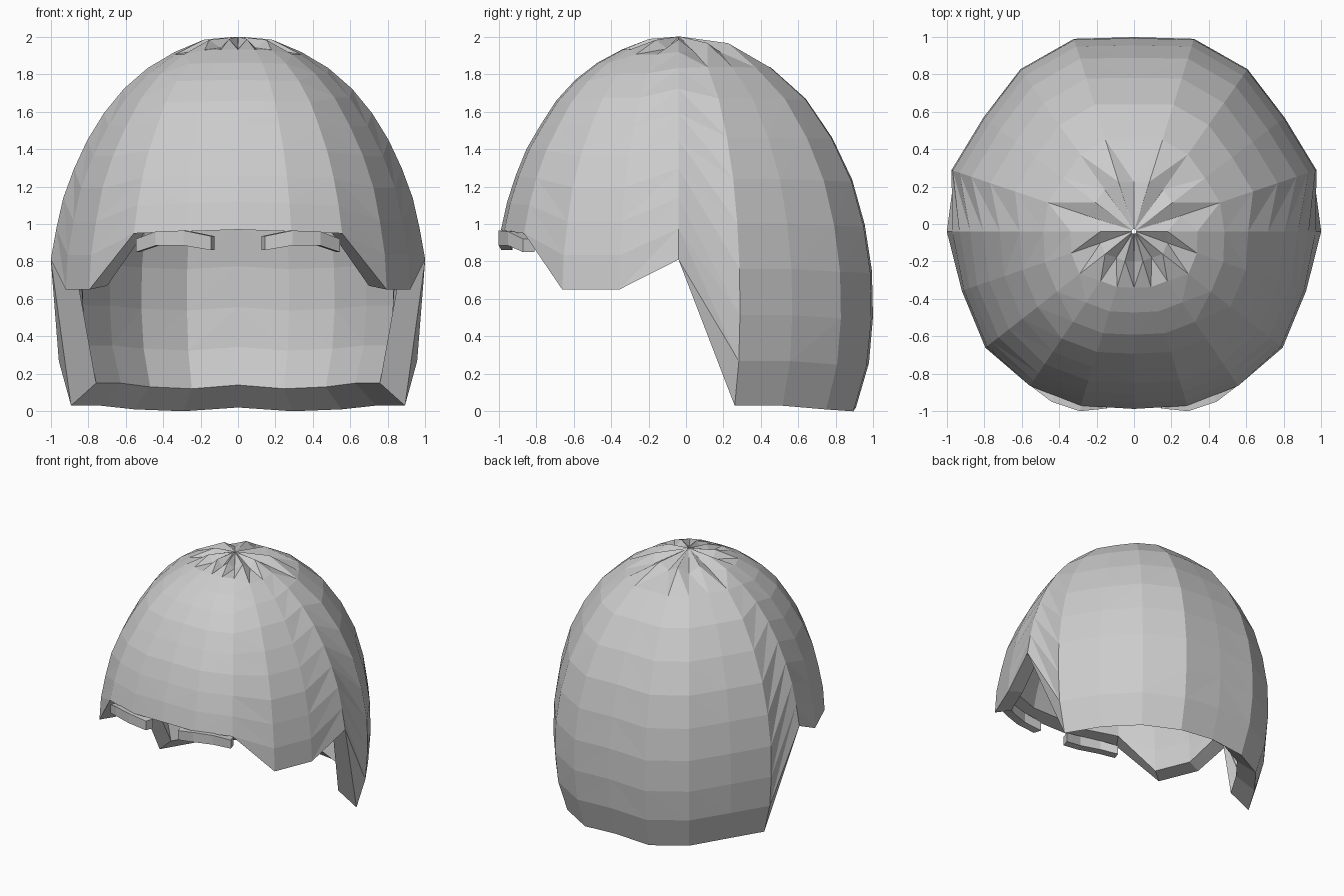
import bpy, bmesh, math

if "Cube" in bpy.data.objects:
    bpy.data.objects.remove(bpy.data.objects["Cube"])

# Shared dome profile: (height, relative radius), crown to nape
PROFILE = [(2.0, .012), (1.965, .23), (1.89, .40), (1.78, .55), (1.64, .68), (1.41, .82),
           (1.18, .915), (.97, .962), (.81, .99), (.60, 1.0), (.32, .995), (0, .905)]
# Hair columns, front to back: (azimuth in degrees, radius, hem height)
COLUMNS = [(-90, .985, .97), (-73, 1.01, .96), (-56, 1.03, .95), (-38, 1.01, .65),
           (-19, .975, .65), (0, 1.01, .81), (18.6, 1.03, .03), (37, 1.01, .03),
           (55, 1.06, .01), (72.7, 1.08, .0), (90, 1.04, .02)]
ROWS = 10
CENTRE_Y = -.04


def column_points(radius, hem):
    """Cut the profile at the hem and resample it into even rows."""
    pts = []
    for (z0, r0), (z1, r1) in zip(PROFILE, PROFILE[1:]):
        pts.append((r0, z0))
        if z1 <= hem:
            t = (z0 - hem) / (z0 - z1)
            pts.append((r0 + (r1 - r0) * t, hem))
            break
    lengths = [0]
    for a, b in zip(pts, pts[1:]):
        lengths.append(lengths[-1] + math.dist(a, b))
    out = []
    for i in range(ROWS + 1):
        d = lengths[-1] * i / ROWS
        k = next(j for j in range(len(pts) - 1) if d <= lengths[j + 1] + 1e-6)
        t = (d - lengths[k]) / (lengths[k + 1] - lengths[k])
        r = pts[k][0] + (pts[k + 1][0] - pts[k][0]) * t
        z = pts[k][1] + (pts[k + 1][1] - pts[k][1]) * t
        out.append((r * radius, z))
    return out


def finish(bm, name):
    bmesh.ops.recalc_face_normals(bm, faces=bm.faces)
    mesh = bpy.data.meshes.new(name)
    bm.to_mesh(mesh)
    bm.free()
    ob = bpy.data.objects.new(name, mesh)
    bpy.context.collection.objects.link(ob)
    mod = ob.modifiers.new("mirror", 'MIRROR')
    mod.use_clip = True
    return ob


# Hair shell: outer and inner skins joined at the hem and the crown
bm = bmesh.new()
outer, inner = [], []
for c, (deg, radius, hem) in enumerate(COLUMNS):
    ca, sa = math.cos(math.radians(deg)), math.sin(math.radians(deg))
    if abs(deg) == 90:
        ca = 0
    lift = .12 if deg > 10 else .02
    o, n = [], []
    for i, (r, z) in enumerate(column_points(radius, hem)):
        f = i / ROWS
        # Uneven strands around the crown
        dz = (.012 if c % 2 else -.035) if i == 1 else 0
        o.append(bm.verts.new((r * ca, r * sa + CENTRE_Y, z + dz)))
        ri = r if i == 0 else r * (.85 if deg > 10 else .88)
        zi = z - .12 * (1 - f) ** 1.5 + lift * f ** 3
        n.append(bm.verts.new((ri * ca, ri * sa + CENTRE_Y, zi)))
    outer.append(o)
    inner.append(n)

for c in range(len(COLUMNS) - 1):
    for skin in (outer, inner):
        a, b = skin[c], skin[c + 1]
        for i in range(ROWS):
            bm.faces.new((a[i], b[i], a[i + 1]))
            bm.faces.new((b[i], b[i + 1], a[i + 1]))
    for i in (0, ROWS):
        bm.faces.new((outer[c][i], outer[c + 1][i], inner[c + 1][i], inner[c][i]))
finish(bm, "hair")

# Eyebrows: arched strips (x, front y, bottom z, top z)
BROW = [(.145, -.985, .86, .935), (.29, -1.0, .885, .965),
        (.44, -.95, .885, .96), (.545, -.87, .85, .92)]
bm = bmesh.new()
rings = []
for x, y, z0, z1 in BROW:
    back = (x - .02, y + .06)
    rings.append([bm.verts.new(p) for p in
                  ((x, y, z0), (x, y, z1), (*back, z1), (*back, z0))])
for a, b in zip(rings, rings[1:]):
    for k in range(4):
        m = (k + 1) % 4
        bm.faces.new((a[k], a[m], b[m], b[k]))
bm.faces.new(rings[0])
bm.faces.new(rings[-1])
finish(bm, "eyebrows")
